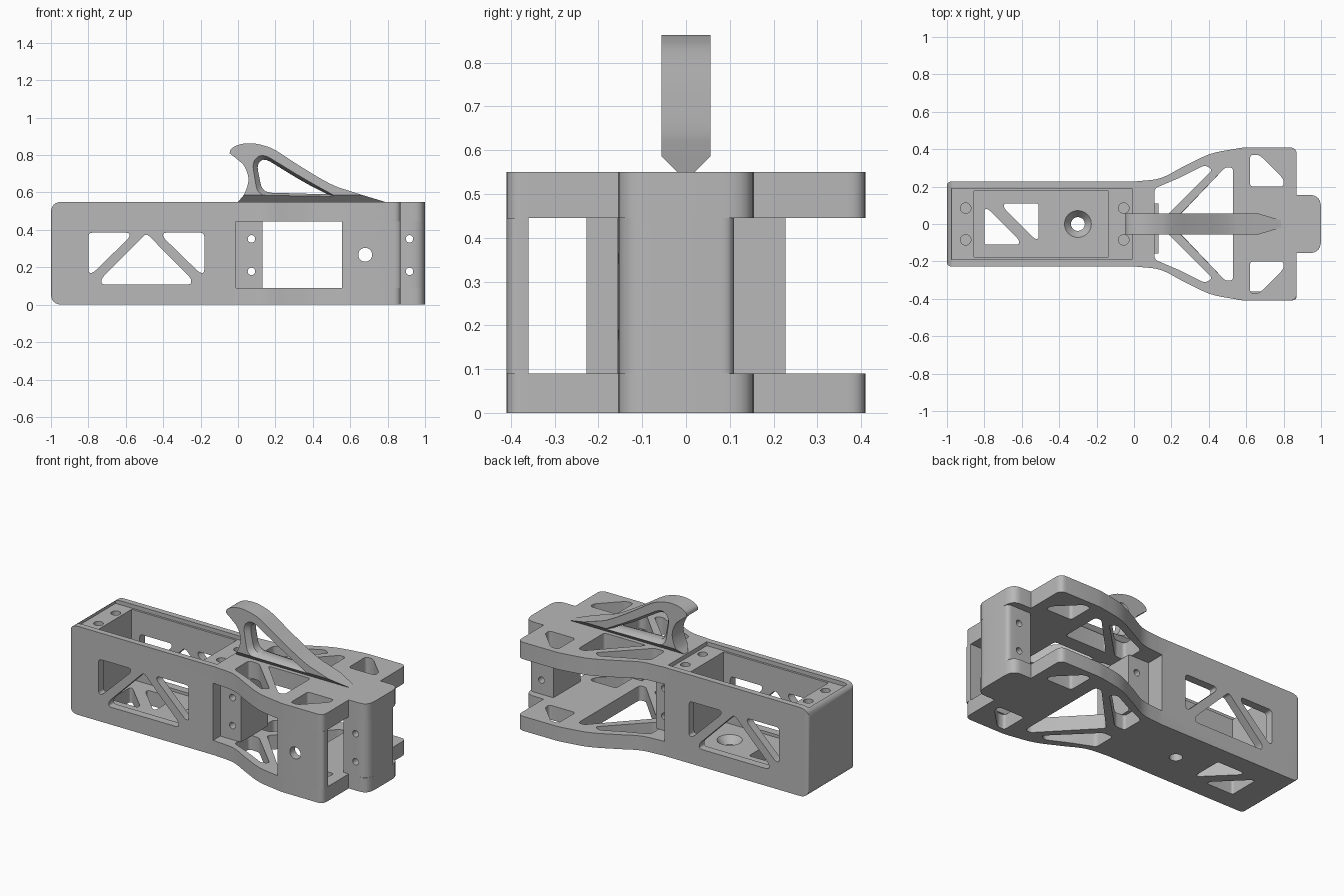
import bpy, bmesh, math
from mathutils import Vector

if "Cube" in bpy.data.objects:
    bpy.data.objects.remove(bpy.data.objects["Cube"], do_unlink=True)

grey = bpy.data.materials.new("plain_grey")
grey.use_nodes = True
grey.diffuse_color = (0.48, 0.48, 0.48, 1)
grey.node_tree.nodes["Principled BSDF"].inputs["Base Color"].default_value = (0.48, 0.48, 0.48, 1)


# ---- helpers ----
def rounded(pts, r, steps=6):
    """Round polygon corners; r is one radius or one per corner."""
    out, n = [], len(pts)
    rs = r if isinstance(r, (list, tuple)) else [r] * n
    for i, p in enumerate(pts):
        p, a, b = Vector(p), Vector(pts[i - 1]), Vector(pts[(i + 1) % n])
        if rs[i] <= 0:
            out.append(tuple(p))
            continue
        s = p + (a - p).normalized() * min(rs[i], (a - p).length * 0.45)
        e = p + (b - p).normalized() * min(rs[i], (b - p).length * 0.45)
        for k in range(steps + 1):
            t = k / steps
            out.append(tuple(s * (1 - t) ** 2 + p * 2 * t * (1 - t) + e * t * t))
    return out


def spline(pts, steps=6):
    """Smooth open curve through the points."""
    v = [Vector(p) for p in pts]
    v = [v[0] * 2 - v[1]] + v + [v[-1] * 2 - v[-2]]
    out = []
    for a, b, c, d in zip(v, v[1:], v[2:], v[3:]):
        for k in range(steps):
            t = k / steps
            q = (b * 2 + (c - a) * t + (a * 2 - b * 5 + c * 4 - d) * t * t
                 + (b * 3 - a - c * 3 + d) * t ** 3) * 0.5
            out.append(tuple(q))
    return out + [tuple(v[-2])]


def loft(name, sections, axis):
    """Solid through matching outlines, each (outline, level along axis)."""
    bm = bmesh.new()
    rings = []
    for pts, w in sections:
        place = {"x": lambda u, v: (w, u, v), "y": lambda u, v: (u, w, v),
                 "z": lambda u, v: (u, v, w)}[axis]
        rings.append([bm.verts.new(place(*p)) for p in pts])
    n = len(rings[0])
    for lo, hi in zip(rings, rings[1:]):
        for i in range(n):
            bm.faces.new((lo[i], lo[(i + 1) % n], hi[(i + 1) % n], hi[i]))
    bm.faces.new(rings[0])
    bm.faces.new(rings[-1])
    bmesh.ops.recalc_face_normals(bm, faces=bm.faces)
    me = bpy.data.meshes.new(name)
    bm.to_mesh(me)
    bm.free()
    me.materials.append(grey)
    ob = bpy.data.objects.new(name, me)
    bpy.context.collection.objects.link(ob)
    return ob


def prism(name, pts, axis, a, b):
    return loft(name, [(pts, a), (pts, b)], axis)


def rect(x0, x1, y0, y1):
    return [(x0, y0), (x1, y0), (x1, y1), (x0, y1)]


def circle(x, y, r, n=24):
    return [(x + r * math.cos(k * math.tau / n), y + r * math.sin(k * math.tau / n)) for k in range(n)]


def combine(ob, tool, mode="DIFFERENCE"):
    mod = ob.modifiers.new("cut", "BOOLEAN")
    mod.operation, mod.solver, mod.object = mode, "EXACT", tool
    bpy.context.view_layer.objects.active = ob
    bpy.ops.object.modifier_apply(modifier=mod.name)
    bpy.data.objects.remove(tool, do_unlink=True)


def cut(ob, pts, axis, a, b):
    combine(ob, prism("cutter", pts, axis, a, b))


def flip(pts, s):
    return [(x, y * s) for x, y in pts]


LOW, HIGH, TOP = 0.09, 0.445, 0.55

# ---- frame: tray and flared plates from one outline ----
flare = spline([(0, .227), (.14, .245), (.27, .31), (.41, .375), (.57, .407)])
half = (rounded([(-1, 0), (-1, .227), (-.9, .227)], [0, .025, 0]) + flare
        + rounded([(.6, .41), (.87, .41), (.87, .155), (1, .155), (1, 0)], [0, .04, 0, .07, 0]))
outline = half + [(x, -y) for x, y in reversed(half) if y > 0]
frame = prism("frame", outline, "z", 0, TOP)
side = rounded([(-1, 0), (1.2, 0), (1.2, TOP), (-1, TOP)], [.06, 0, 0, .06])
combine(frame, prism("cutter", side, "y", -1, 1), "INTERSECT")

# gap between the plates, tray cavity and lid recess
cut(frame, rect(-.012, 1.2, LOW, HIGH), "y", -1, 1)
cut(frame, rect(-.975, -.01, -.19, .19), "z", TOP - .025, 1)
cut(frame, rect(-.855, -.135, -.177, .177), "z", LOW, 1)

# truss windows in both tray sides
end_window = [(-.8, .385), (-.58, .385), (-.58, .36), (-.775, .17), (-.8, .17)]
for pts in (end_window, [(-.98 - x, z) for x, z in end_window],
            [(-.73, .108), (-.25, .108), (-.25, .14), (-.49, .382), (-.73, .14)]):
    cut(frame, rounded(pts, .022), "y", -1, 1)

# tray floor windows, countersunk hole and lid screw holes
for s in (1, -1):
    tri = [(-.655 - s * x, -s * y) for x, y in
           [(.145, .11), (.145, -.08), (.125, -.08), (-.04, .085), (-.04, .11)]]
    cut(frame, rounded(tri, .015), "z", -.1, .2)
    for x in (-.9, -.055):
        cut(frame, circle(x, s * .085, .028), "z", .35, .7)
combine(frame, loft("cutter", [(circle(-.3, 0, .037), -.05), (circle(-.3, 0, .037), .045),
                               (circle(-.3, 0, .072), LOW), (circle(-.3, 0, .072), .2)], "z"))

# plate lightening holes
outer_hole = rounded([(.11, .05), (.18, .05), (.42, .29), (.38, .315), (.25, .25), (.11, .19)], .02)
corner_hole = rounded([(.62, .2), (.8, .2), (.8, .24), (.67, .37), (.62, .37)], .02)
top_hole = rounded([(.24, .045), (.53, .045), (.53, .3), (.49, .305)], .02)
for s in (1, -1):
    for pts in (outer_hole, corner_hole):
        cut(frame, flip(pts, s), "z", -.1, .2)
        cut(frame, flip(pts, s), "z", .4, .7)
    cut(frame, flip(top_hole, s), "z", .4, .7)
cut(frame, rounded([(.2, 0), (.49, -.305), (.53, -.3), (.53, .3), (.49, .305)], .02), "z", -.1, .2)

# ---- parts standing between the plates ----
block = prism("mount_block", rect(-.012, .13, -.157, .11), "z", LOW, HIGH)
column = prism("nose_column", rounded([(.835, -.155), (1, -.155), (1, .11), (.835, .11)],
                                      [0, .07, .03, 0]), "z", LOW, HIGH)
for ob, x in ((block, .072), (column, .917)):
    for z in (.178, .352):
        cut(ob, circle(x, z, .02), "y", -1, 1)

wall = prism("side_wall", rounded([(.555, -.406), (.6, -.41), (.87, -.41), (.87, -.36), (.555, -.36)],
                                  [0, 0, .04, 0, 0]), "z", LOW, HIGH)
cut(wall, circle(.68, .267, .037), "y", -1, 1)

# ---- hook on top, with a narrowed foot and a flared eye ----
back = spline([(-.045, .81), (-.035, .835), (.01, .857), (.07, .863), (.13, .853), (.2, .826),
               (.33, .742), (.49, .648), (.6, .607), (.785, TOP)], 5)
throat = spline([(0, TOP), (.035, .595), (.056, .67), (.034, .74), (-.01, .783)], 5)
hook = prism("hook", back + throat, "y", -.056, .056)
foot = [(-.02, .5), (.02, .5), (.02, TOP), (.056, .586), (.056, 1), (-.056, 1), (-.056, .586), (-.02, TOP)]
combine(hook, prism("cutter", foot, "x", -.2, 1), "INTERSECT")
eye = rounded([(.1, .75), (.14, .785), (.35, .655), (.48, .59), (.13, .6)], [.04, .05, .1, .02, .05])
wide = rounded([(.075, .765), (.13, .81), (.35, .675), (.53, .575), (.105, .585)], [.05, .06, .1, .02, .05])
combine(hook, loft("cutter", [(wide, -.07), (wide, -.056), (eye, -.025), (eye, .025),
                              (wide, .056), (wide, .07)], "y"))

# ---- shading ----
bpy.ops.object.select_all(action="DESELECT")
for ob in (frame, block, column, wall, hook):
    ob.select_set(True)
bpy.context.view_layer.objects.active = frame
bpy.ops.object.shade_smooth_by_angle(angle=math.radians(30))
